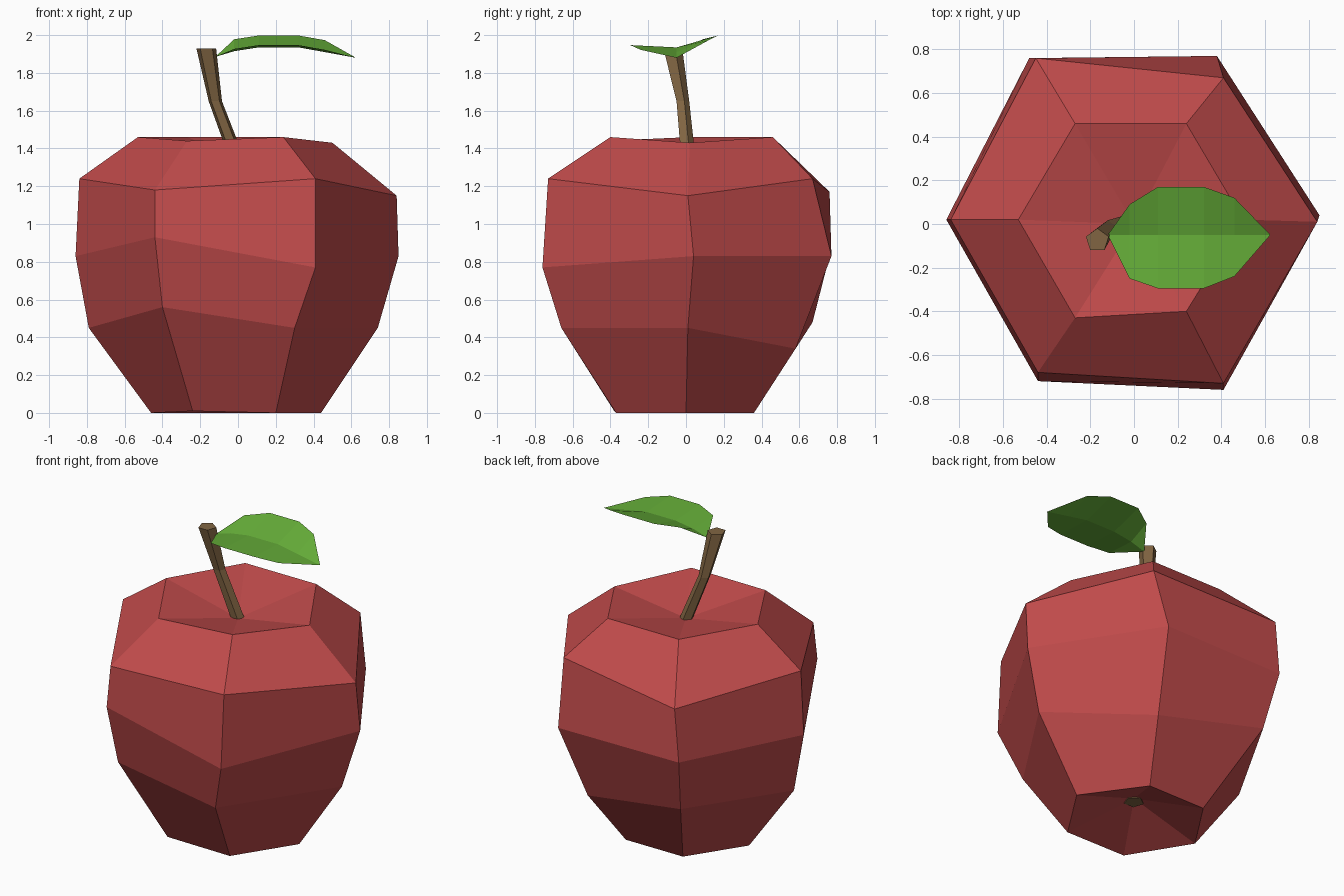
import bpy
from math import cos, sin, tau
from mathutils import Vector

cube = bpy.data.objects.get("Cube")
if cube:
    bpy.data.objects.remove(cube, do_unlink=True)


def make_material(name, color):
    mat = bpy.data.materials.new(name)
    mat.use_nodes = True
    mat.diffuse_color = (*color, 1)
    shader = next(n for n in mat.node_tree.nodes if n.type == "BSDF_PRINCIPLED")
    shader.inputs["Base Color"].default_value = (*color, 1)
    shader.inputs["Roughness"].default_value = 0.8
    return mat


def make_object(name, verts, faces, mat):
    mesh = bpy.data.meshes.new(name)
    mesh.from_pydata(verts, [], faces)
    mesh.materials.append(mat)
    mesh.update()
    obj = bpy.data.objects.new(name, mesh)
    bpy.context.collection.objects.link(obj)
    return obj


def bridge_rings(rings, sides):
    """Quads joining consecutive rings of vertices, listed from bottom to top."""
    return [(r * sides + i, r * sides + (i + 1) % sides,
             (r + 1) * sides + (i + 1) % sides, (r + 1) * sides + i)
            for r in range(rings - 1) for i in range(sides)]


def pentagon(center, radius):
    """Five points around a center, one of them pointing to the back."""
    return [Vector(center) + radius * Vector((cos(a), sin(a), 0))
            for a in (tau * (i / 5 + 1 / 4) for i in range(5))]


red = make_material("apple red", (0.53, 0.07, 0.07))
brown = make_material("stem brown", (0.22, 0.13, 0.055))
green = make_material("leaf green", (0.13, 0.42, 0.04))

# Apple body: six uneven ribs, each a profile from the base to the rim
ribs = [
    [(.44, 0, 0), (.74, .01, .45), (.85, .04, .83), (.84, .01, 1.15), (.5, .02, 1.43)],
    [(.18, .36, 0), (.3, .58, .34), (.38, .77, .83), (.41, .67, 1.24), (.24, .46, 1.46)],
    [(-.23, .36, 0), (-.43, .67, .48), (-.48, .76, .83), (-.45, .76, 1.17), (-.27, .46, 1.46)],
    [(-.46, .01, 0), (-.79, .02, .45), (-.86, .02, .83), (-.84, .02, 1.24), (-.53, .02, 1.46)],
    [(-.24, -.38, .01), (-.4, -.66, .56), (-.44, -.72, .93), (-.44, -.68, 1.18), (-.27, -.43, 1.44)],
    [(.2, -.37, 0), (.3, -.66, .45), (.41, -.76, .77), (.41, -.73, 1.24), (.24, -.4, 1.46)],
]
sides, levels = len(ribs), len(ribs[0])
body_verts = [rib[level] for level in range(levels) for rib in ribs]
body_faces = bridge_rings(levels, sides)

# Dimples: a fan of triangles to a sunken point at each end
base_tip, rim_tip = len(body_verts), len(body_verts) + 1
body_verts += [(0, 0, .14), (0, 0, 1.35)]
rim = (levels - 1) * sides
for i in range(sides):
    j = (i + 1) % sides
    body_faces += [(j, i, base_tip), (rim + i, rim + j, rim_tip)]
make_object("apple_body", body_verts, body_faces, red)

# Stem: bent five-sided rod, flaring at the cut end
stem_path = [((0, .01, 1.33), .042), ((-.12, -.02, 1.65), .037), ((-.168, -.075, 1.93), .055)]
stem_verts = [p for center, radius in stem_path for p in pentagon(center, radius)]
last = len(stem_verts)
stem_faces = bridge_rings(len(stem_path), 5)
stem_faces += [tuple(reversed(range(5))), tuple(range(last - 5, last))]
make_object("stem", stem_verts, stem_faces, brown)

# Blossom end: small plug at the bottom of the lower dimple
plug_verts = pentagon((0, 0, .15), .06) + pentagon((0, 0, .115), .06)
plug_faces = [tuple(reversed(f)) for f in bridge_rings(2, 5)]
plug_faces += [tuple(range(5)), tuple(reversed(range(5, 10)))]
make_object("blossom_end", plug_verts, plug_faces, brown)

# Leaf: arched sheet folded along the midrib
# Stations: x, midrib height, front half width, back half width
stations = [(-.02, 1.915, .2, .14), (.11, 1.935, .245, .22),
            (.32, 1.935, .245, .22), (.46, 1.91, .19, .17)]
rib_y = -.05
leaf_verts = []
for x, z, front, back in stations:
    leaf_verts += [(x, rib_y - front, z + .012), (x, rib_y, z), (x, rib_y + back, z + .063)]
leaf_faces = []
for s in range(len(stations) - 1):
    for k in (3 * s, 3 * s + 1):
        leaf_faces.append((k, k + 3, k + 4, k + 1))
root, tip = len(leaf_verts), len(leaf_verts) + 1
leaf_verts += [(-.12, rib_y, 1.885), (.625, rib_y, 1.88)]
end = root - 3
for k in (0, 1):
    leaf_faces += [(root, k, k + 1), (end + k, tip, end + k + 1)]
make_object("leaf", leaf_verts, leaf_faces, green)
